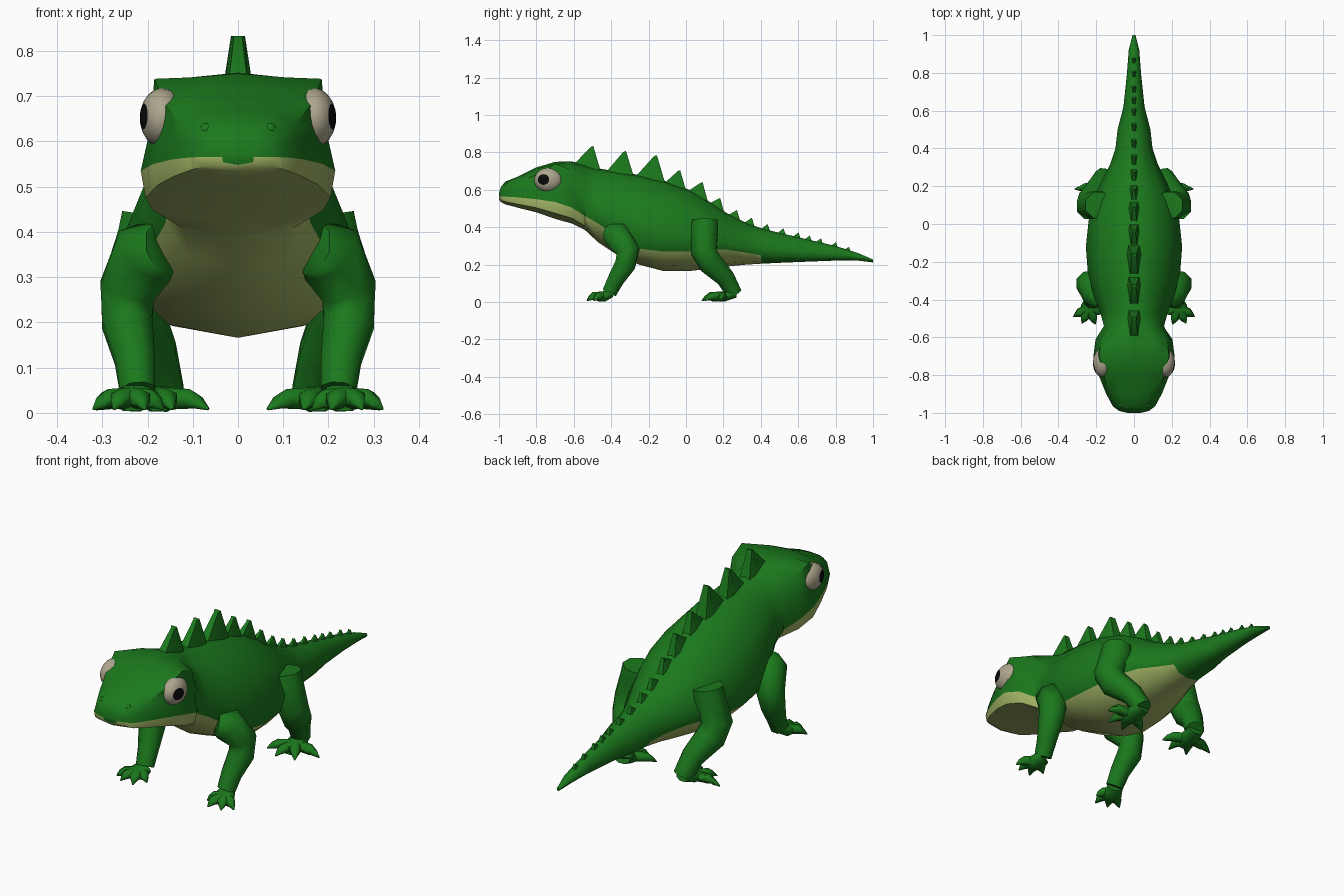
import bpy
import bmesh
import math
from mathutils import Vector, Matrix

if "Cube" in bpy.data.objects:
    bpy.data.objects.remove(bpy.data.objects["Cube"], do_unlink=True)


def material(name, rgb):
    mat = bpy.data.materials.new(name)
    mat.use_nodes = True
    mat.diffuse_color = (*rgb, 1)
    mat.node_tree.nodes["Principled BSDF"].inputs["Base Color"].default_value = (*rgb, 1)
    return mat


GREEN = material("skin green", (.011, .19, .012))
CREAM = material("belly cream", (.36, .46, .13))
EYE = material("eye ivory", (.42, .38, .27))
BLACK = material("pupil black", (.003, .003, .003))


def finish(bm, name, materials, angle=60):
    """Turn a bmesh into a shaded object."""
    bmesh.ops.recalc_face_normals(bm, faces=bm.faces[:])
    mesh = bpy.data.meshes.new(name)
    bm.to_mesh(mesh)
    bm.free()
    obj = bpy.data.objects.new(name, mesh)
    bpy.context.collection.objects.link(obj)
    for mat in materials:
        mesh.materials.append(mat)
    bpy.ops.object.select_all(action='DESELECT')
    obj.select_set(True)
    bpy.context.view_layer.objects.active = obj
    bpy.ops.object.shade_smooth_by_angle(angle=math.radians(angle))
    return obj


def loft(bm, rings, paint=None):
    """Skin closed rings of points; paint(ring, segment) gives a material slot."""
    verts = [[bm.verts.new(p) for p in ring] for ring in rings]
    n = len(verts[0])
    for i, (a, b) in enumerate(zip(verts, verts[1:])):
        for k in range(n):
            face = bm.faces.new((a[k], a[(k + 1) % n], b[(k + 1) % n], b[k]))
            face.material_index = paint(i, k) if paint else 0
    bm.faces.new(verts[0])
    bm.faces.new(verts[-1])


def tube(bm, path, sides=8, squash=1.0):
    """Tapered limb through (x, y, z, radius) points."""
    points = [Vector(p[:3]) for p in path]
    rings = []
    for i, p in enumerate(points):
        tangent = (points[min(i + 1, len(points) - 1)] - points[max(i - 1, 0)]).normalized()
        side = Vector((1, 0, 0))
        side = (side - tangent * side.dot(tangent)).normalized()
        up = tangent.cross(side)
        ring = []
        for k in range(sides):
            a = math.tau * (k + .5) / sides
            ring.append(p + path[i][3] * (side * math.cos(a) + up * math.sin(a) * squash))
        rings.append(ring)
    loft(bm, rings)


# Body stations: y, half width, bottom, top, height of the belly colour edge
STATIONS = [
    (-1, .035, .548, .585, .566), (-.99, .078, .535, .615, .566),
    (-.965, .112, .522, .645, .564),
    (-.9, .147, .505, .67, .56), (-.8, .187, .48, .72, .55),
    (-.7, .215, .445, .75, .535), (-.61, .205, .42, .752, .505),
    (-.54, .165, .385, .735, .46), (-.47, .178, .32, .715, .42),
    (-.38, .215, .26, .70, .36), (-.25, .245, .20, .68, .285),
    (-.12, .255, .166, .65, .27), (.02, .24, .166, .60, .27),
    (.12, .215, .178, .54, .28), (.22, .175, .19, .475, .28),
    (.32, .125, .2, .425, .265), (.4, .098, .205, .395, .25),
    (.5, .087, .21, .37, .245), (.62, .056, .215, .342, .24),
    (.8, .037, .222, .30, .24), (.92, .028, .222, .262, .235),
    (1, .008, .212, .228, .22),
]


def back_height(y):
    for a, b in zip(STATIONS, STATIONS[1:]):
        if a[0] <= y <= b[0]:
            return a[3] + (b[3] - a[3]) * (y - a[0]) / (b[0] - a[0])
    return STATIONS[-1][3]


def section(y, w, low, top, edge):
    """Cross-section blending a boxy head with brows into a rounded trunk."""
    h, face = top - low, top - edge
    brow = max(0, 1 - abs(y + .69) / .13)
    head_half = [(0, top), (.5 * w, top - .04 * face),
                 (.86 * w, top - .22 * (1 - brow) * face - .008),
                 (.91 * w, edge + .4 * face), (w, edge),
                 (.95 * w, edge - .66 * (edge - low)), (0, low)]
    trunk_half = [(0, top), (.38 * w, top - .05 * h), (.76 * w, top - .26 * h),
                  (w, top - .56 * h), (.9 * w, edge),
                  (.6 * w, low + .06 * h), (0, low)]
    t = min(1, max(0, (y + .62) / .13))
    half = [(a[0] + (b[0] - a[0]) * t, a[1] + (b[1] - a[1]) * t)
            for a, b in zip(head_half, trunk_half)]
    return [(x, y, z) for x, z in half] + [(-x, y, z) for x, z in half[-2:0:-1]]


# Head, trunk and tail in one skin with a pale underside
bm = bmesh.new()
loft(bm, [section(*s) for s in STATIONS],
     lambda i, k: int(4 <= k <= 7 and STATIONS[i][0] < .39))
finish(bm, "body", [GREEN, CREAM], 45)

# Row of back spikes, shrinking along the tail: tip position, height
SPIKES = [(-.5, .11), (-.325, .115), (-.16, .125), (-.035, .085), (.085, .08),
          (.18, .055), (.27, .042), (.35, .036), (.435, .03), (.52, .028),
          (.6, .025), (.66, .023), (.72, .022), (.8, .02), (.87, .018)]
bm = bmesh.new()
for y, height in SPIKES:
    length, width = .03 + height, .01 + .22 * height
    front, rear = y - .72 * length, y + .32 * length
    zf, zr = back_height(front) - .015, back_height(rear) - .015
    zt = back_height(y) + height
    base = [(width * .6, front, zf), (width, y, (zf + zr) / 2 - .005), (width * .8, rear, zr),
            (-width * .8, rear, zr), (-width, y, (zf + zr) / 2 - .005), (-width * .6, front, zf)]
    tip = [(x * .45, y + (py - y) * .1, zt - .004 * (py < y)) for x, py, z in base]
    loft(bm, [base, tip])
finish(bm, "back_spikes", [GREEN], 50)

# Limb paths and toe tips for the left side
FRONT_LEG = [(.165, -.40, .365, .06), (.20, -.37, .355, .078), (.245, -.31, .27, .066),
             (.245, -.325, .2, .06), (.228, -.375, .12, .048), (.222, -.41, .05, .042)]
REAR_LEG = [(.188, .10, .437, .074), (.195, .10, .385, .078), (.235, .095, .27, .074),
            (.228, .13, .21, .07), (.185, .21, .13, .054), (.162, .257, .045, .046)]
FRONT_TOES = [(.32, -.49), (.275, -.525), (.205, -.53), (.165, -.475)]
REAR_TOES = [(.315, .185), (.24, .10), (.145, .085), (.065, .135)]


def foot(bm, ankle, palm, toes):
    tube(bm, [(*ankle, .045, .04), (*palm, .03, .05),
              (palm[0], 2 * palm[1] - ankle[1], .024, .036)], 8, .6)
    start = Vector((*palm, .032))
    for tip in toes:
        end = Vector((*tip, .008))
        knuckle = start.lerp(end, .62)
        tube(bm, [(*start, .03), (knuckle.x, knuckle.y, .031, .026),
                  (*start.lerp(end, .8).xy, .022, .016), (*end, .003)], 6, .85)


def mirrored(bm, side):
    bmesh.ops.scale(bm, vec=(side, 1, 1), verts=bm.verts[:])


for side, label in ((1, "left"), (-1, "right")):
    for name, path, ankle, palm, toes in (
            ("front", FRONT_LEG, (.222, -.405), (.235, -.44), FRONT_TOES),
            ("rear", REAR_LEG, (.165, .262), (.175, .2), REAR_TOES)):
        bm = bmesh.new()
        tube(bm, path)
        mirrored(bm, side)
        finish(bm, f"{label}_{name}_leg", [GREEN])
        bm = bmesh.new()
        foot(bm, ankle, palm, toes)
        mirrored(bm, side)
        finish(bm, f"{label}_{name}_foot", [GREEN], 70)

    # Bulging eye, its pole aimed outward so the cap forms the pupil
    bm = bmesh.new()
    bmesh.ops.create_uvsphere(bm, u_segments=20, v_segments=14, radius=1)
    for face in bm.faces:
        face.material_index = int(face.calc_center_median().z > .88)
    aim = Vector((.88, -.38, .05)).to_track_quat('Z', 'Y').to_matrix().to_4x4()
    place = Matrix.Translation((.167, -.735, .652))
    size = Matrix.Diagonal((.05, .076, .066, 1))
    bmesh.ops.transform(bm, matrix=place @ size @ aim, verts=bm.verts[:])
    mirrored(bm, side)
    finish(bm, f"{label}_eye", [EYE, BLACK])

    # Nostril bump
    bm = bmesh.new()
    bmesh.ops.create_icosphere(bm, subdivisions=2, radius=.016)
    bmesh.ops.translate(bm, vec=(.07, -.955, .625), verts=bm.verts[:])
    mirrored(bm, side)
    finish(bm, f"{label}_nostril", [GREEN])
